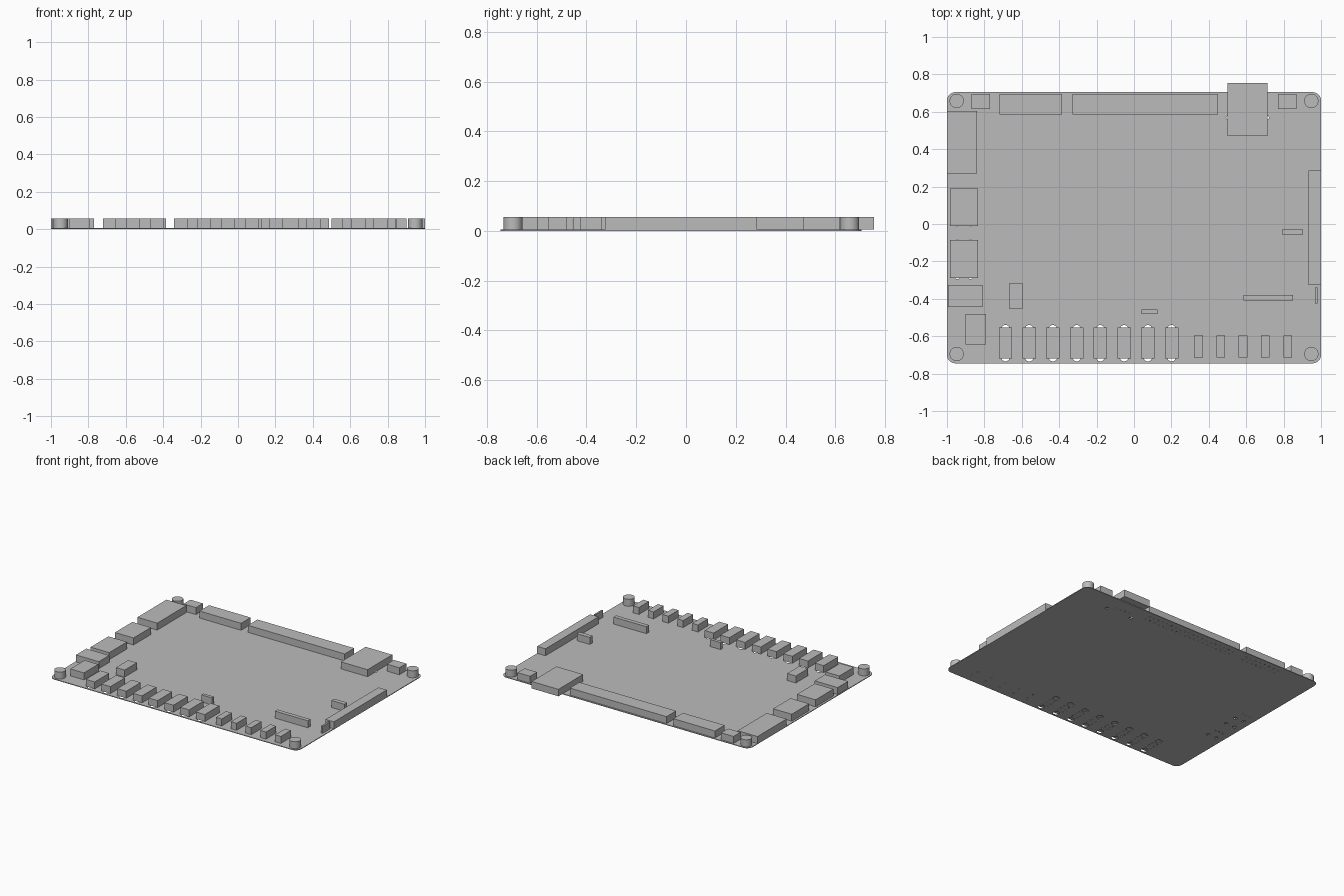
import bpy
import bmesh
from math import cos, sin, pi, radians

cube = bpy.data.objects.get("Cube")
if cube:
    bpy.data.objects.remove(cube, do_unlink=True)

BOARD_TOP = 0.005
PART_TOP = 0.056

grey = bpy.data.materials.new("plain_grey")
grey.use_nodes = True
GREY = (0.5, 0.5, 0.5, 1)
grey.diffuse_color = GREY
grey.node_tree.nodes["Principled BSDF"].inputs["Base Color"].default_value = GREY


def add_mesh(name, mesh):
    mesh.materials.clear()
    mesh.materials.append(grey)
    obj = bpy.data.objects.new(name, mesh)
    bpy.context.scene.collection.objects.link(obj)
    return obj


def block(name, x0, x1, y0, y1):
    """Box sitting on the board, given by its plan rectangle."""
    bm = bmesh.new()
    bmesh.ops.create_cube(bm, size=1)
    for v in bm.verts:
        v.co.x = x1 if v.co.x > 0 else x0
        v.co.y = y1 if v.co.y > 0 else y0
        v.co.z = PART_TOP if v.co.z > 0 else BOARD_TOP
    mesh = bpy.data.meshes.new(name)
    bm.to_mesh(mesh)
    bm.free()
    return add_mesh(name, mesh)


def arc(cx, cy, r, start, end, n):
    return [(cx + r * cos(start + (end - start) * i / n),
             cy + r * sin(start + (end - start) * i / n)) for i in range(n + 1)]


def circle(cx, cy, r, n=8):
    return arc(cx, cy, r, 0, 2 * pi, n)[:-1]


def pin_row(x0, x1, y0, y1, n):
    """Evenly spaced pin holes along a line."""
    return [circle(x0 + (x1 - x0) * i / (n - 1), y0 + (y1 - y0) * i / (n - 1), 0.006, 6)
            for i in range(n)]


relay_xs = [-0.687 + 0.1268 * i for i in range(8)]
button_xs = [0.345 + 0.119 * i for i in range(5)]

# Board outline with rounded corners
R = 0.045
outline = []
for i, (sx, y) in enumerate([(1, 0.705 - R), (-1, 0.705 - R), (-1, -0.745 + R), (1, -0.745 + R)]):
    outline += arc(sx * (1 - R), y, R, i * pi / 2, (i + 1) * pi / 2, 8)

# Peg holes and pin holes
loops = [outline]
for x in relay_xs:
    loops += [circle(x, -0.563, 0.023, 16), circle(x, -0.712, 0.023, 16)]
    loops += pin_row(x - 0.02, x - 0.02, -0.67, -0.605, 3)
    loops += pin_row(x + 0.02, x + 0.02, -0.67, -0.605, 3)
for x in button_xs:
    loops += pin_row(x, x, -0.685, -0.625, 2)
for y in (0.62, 0.66):
    loops += pin_row(-0.69, -0.415, y, y, 8)
    loops += pin_row(-0.3, 0.42, y, y, 20)
for y in (0.07, -0.21):
    loops += pin_row(-0.94, -0.88, y, y, 3)
loops += pin_row(0.55, 0.665, 0.61, 0.61, 4)
loops += [circle(x, 0.568, 0.012) for x in (0.505, 0.71)]
loops += [circle(x, y, 0.013) for x in (-0.945, -0.875) for y in (0.0, -0.095, -0.282)]

# Board: filled outline with thickness
curve = bpy.data.curves.new("board_outline", "CURVE")
curve.dimensions = "2D"
curve.fill_mode = "BOTH"
curve.extrude = BOARD_TOP / 2
for pts in loops:
    spline = curve.splines.new("POLY")
    spline.points.add(len(pts) - 1)
    for p, (x, y) in zip(spline.points, pts):
        p.co = (x, y, 0, 1)
    spline.use_cyclic_u = True
outline_obj = bpy.data.objects.new("board_outline", curve)
bpy.context.scene.collection.objects.link(outline_obj)
bpy.context.view_layer.update()
deps = bpy.context.evaluated_depsgraph_get()
board_mesh = bpy.data.meshes.new_from_object(outline_obj.evaluated_get(deps))
bpy.data.objects.remove(outline_obj, do_unlink=True)
bm = bmesh.new()
bm.from_mesh(board_mesh)
bmesh.ops.remove_doubles(bm, verts=bm.verts, dist=0.0001)
bmesh.ops.recalc_face_normals(bm, faces=bm.faces)
for v in bm.verts:
    v.co.z += BOARD_TOP / 2
for f in bm.faces:
    f.smooth = False
    f.material_index = 0
bm.to_mesh(board_mesh)
bm.free()
add_mesh("board", board_mesh)

# Round standoffs at the corners
for side, sx in (("left", 1), ("right", -1)):
    for end, y in (("back", 0.658), ("front", -0.695)):
        bpy.ops.mesh.primitive_cylinder_add(
            vertices=32, radius=0.038, depth=PART_TOP - BOARD_TOP,
            location=(sx * 0.948, y, (PART_TOP + BOARD_TOP) / 2))
        post = bpy.context.object
        post.name = f"{end}_{side}_standoff"
        post.data.materials.append(grey)
        bpy.ops.object.shade_smooth_by_angle(angle=radians(30))

# Back edge connectors
block("back_port", 0.50, 0.715, 0.47, 0.755)
block("back_long_connector", -0.33, 0.45, 0.585, 0.695)
block("back_short_connector", -0.72, -0.385, 0.585, 0.695)
block("back_right_plug", -0.87, -0.77, 0.615, 0.695)
block("back_left_plug", 0.77, 0.87, 0.615, 0.695)

# Right edge connectors
block("network_socket", -1.0, -0.84, 0.27, 0.605)
block("upper_side_socket", -0.985, -0.835, -0.01, 0.19)
block("lower_side_socket", -0.985, -0.835, -0.29, -0.085)
block("power_socket", -0.995, -0.81, -0.445, -0.325)
block("corner_connector", -0.90, -0.79, -0.645, -0.48)
block("inner_component", -0.665, -0.595, -0.455, -0.315)

# Left edge and inner headers
block("left_edge_connector", 0.933, 1.0, -0.325, 0.285)
block("left_edge_tab", 0.967, 0.98, -0.425, -0.34)
block("long_header", 0.585, 0.85, -0.41, -0.38)
block("side_header", 0.795, 0.90, -0.06, -0.028)
block("middle_header", 0.04, 0.125, -0.48, -0.457)

# Front edge rows
for i, x in enumerate(relay_xs):
    block(f"front_socket_{i + 1}", x - 0.036, x + 0.036, -0.72, -0.553)
for i, x in enumerate(button_xs):
    block(f"front_button_{i + 1}", x - 0.023, x + 0.023, -0.713, -0.597)
